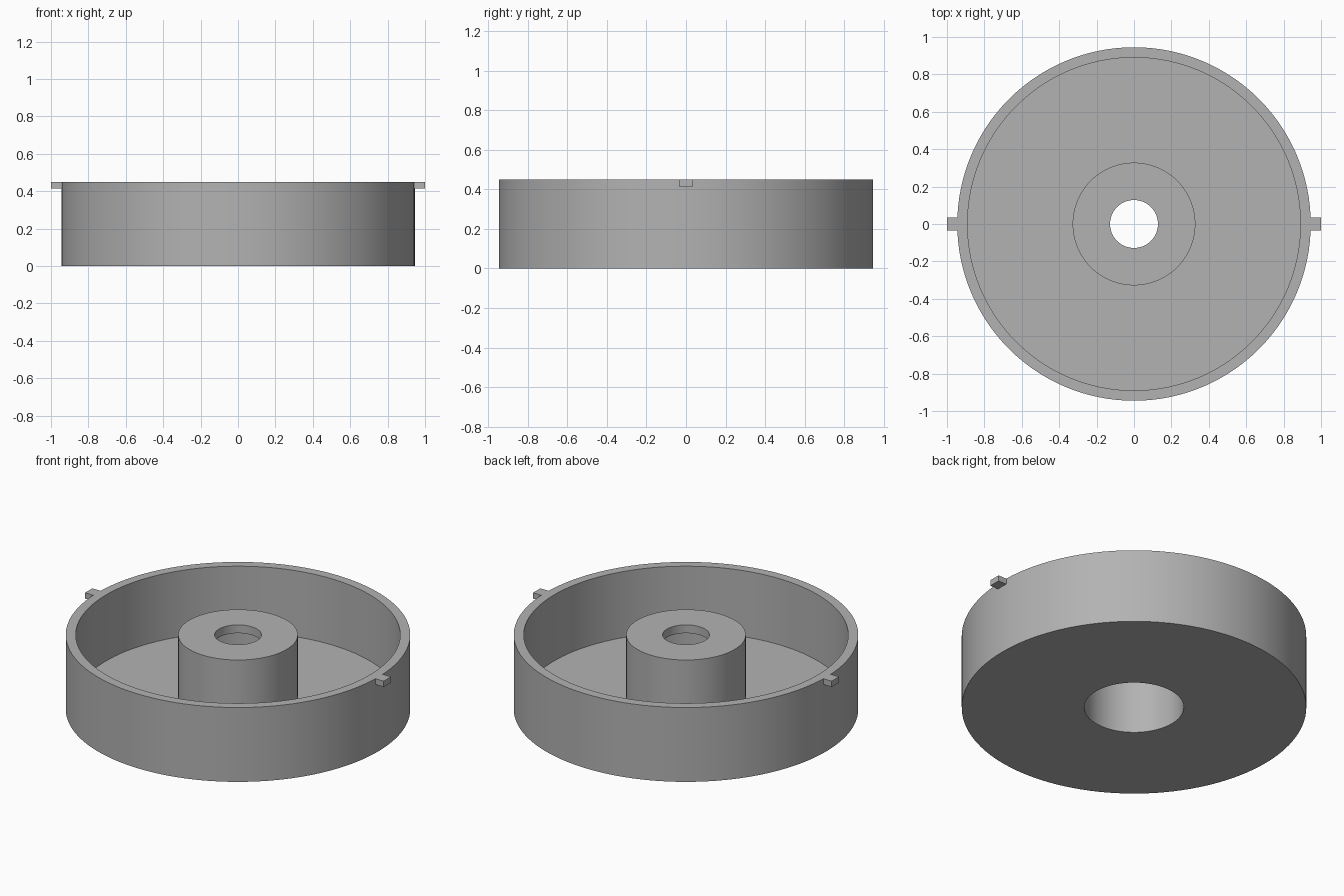
import bpy
import bmesh
import math

cube = bpy.data.objects.get("Cube")
if cube:
    bpy.data.objects.remove(cube, do_unlink=True)

HEIGHT, WALL = 0.45, 0.055
OUTER, BOSS, BORE, HOLE = 0.945, 0.328, 0.273, 0.128
FLOOR = 0.05

grey = bpy.data.materials.new("plain grey")
grey.use_nodes = True
colour = (0.45, 0.45, 0.45, 1)
grey.diffuse_color = colour
grey.node_tree.nodes["Principled BSDF"].inputs["Base Color"].default_value = colour


def add_object(name, bm):
    bmesh.ops.recalc_face_normals(bm, faces=bm.faces)
    mesh = bpy.data.meshes.new(name)
    bm.to_mesh(mesh)
    bm.free()
    mesh.materials.append(grey)
    obj = bpy.data.objects.new(name, mesh)
    bpy.context.collection.objects.link(obj)
    return obj


def lathe(name, profile, steps=128):
    """Spin a closed (radius, height) profile around the z axis."""
    bm = bmesh.new()
    verts = [bm.verts.new((r, 0, z)) for r, z in profile]
    edges = [bm.edges.new((v, verts[i - 1])) for i, v in enumerate(verts)]
    bmesh.ops.spin(bm, geom=verts + edges, cent=(0, 0, 0), axis=(0, 0, 1),
                   angle=math.tau, steps=steps, use_merge=True)
    bmesh.ops.remove_doubles(bm, verts=bm.verts, dist=0.0001)
    return add_object(name, bm)


# Round tray with a raised hollow hub, bored wide below and narrow on top
tray = lathe("tray_with_hub", [
    (BORE, 0), (OUTER, 0), (OUTER, HEIGHT), (OUTER - WALL, HEIGHT),
    (OUTER - WALL, FLOOR), (BOSS, FLOOR), (BOSS, HEIGHT),
    (HOLE, HEIGHT), (HOLE, HEIGHT - 0.05), (BORE, HEIGHT - 0.05)])
bpy.ops.object.select_all(action="DESELECT")
tray.select_set(True)
bpy.context.view_layer.objects.active = tray
bpy.ops.object.shade_smooth_by_angle(angle=math.radians(30))

# Small locating tabs on both sides of the rim
TAB_IN, TAB_WIDTH, TAB_HEIGHT = 0.94, 0.07, 0.035
for name, side in (("left_tab", 1), ("right_tab", -1)):
    bm = bmesh.new()
    bmesh.ops.create_cube(bm, size=1)
    bmesh.ops.scale(bm, vec=(1 - TAB_IN, TAB_WIDTH, TAB_HEIGHT), verts=bm.verts)
    bmesh.ops.translate(bm, verts=bm.verts, vec=(
        side * (1 + TAB_IN) / 2, 0, HEIGHT - TAB_HEIGHT / 2))
    add_object(name, bm)
